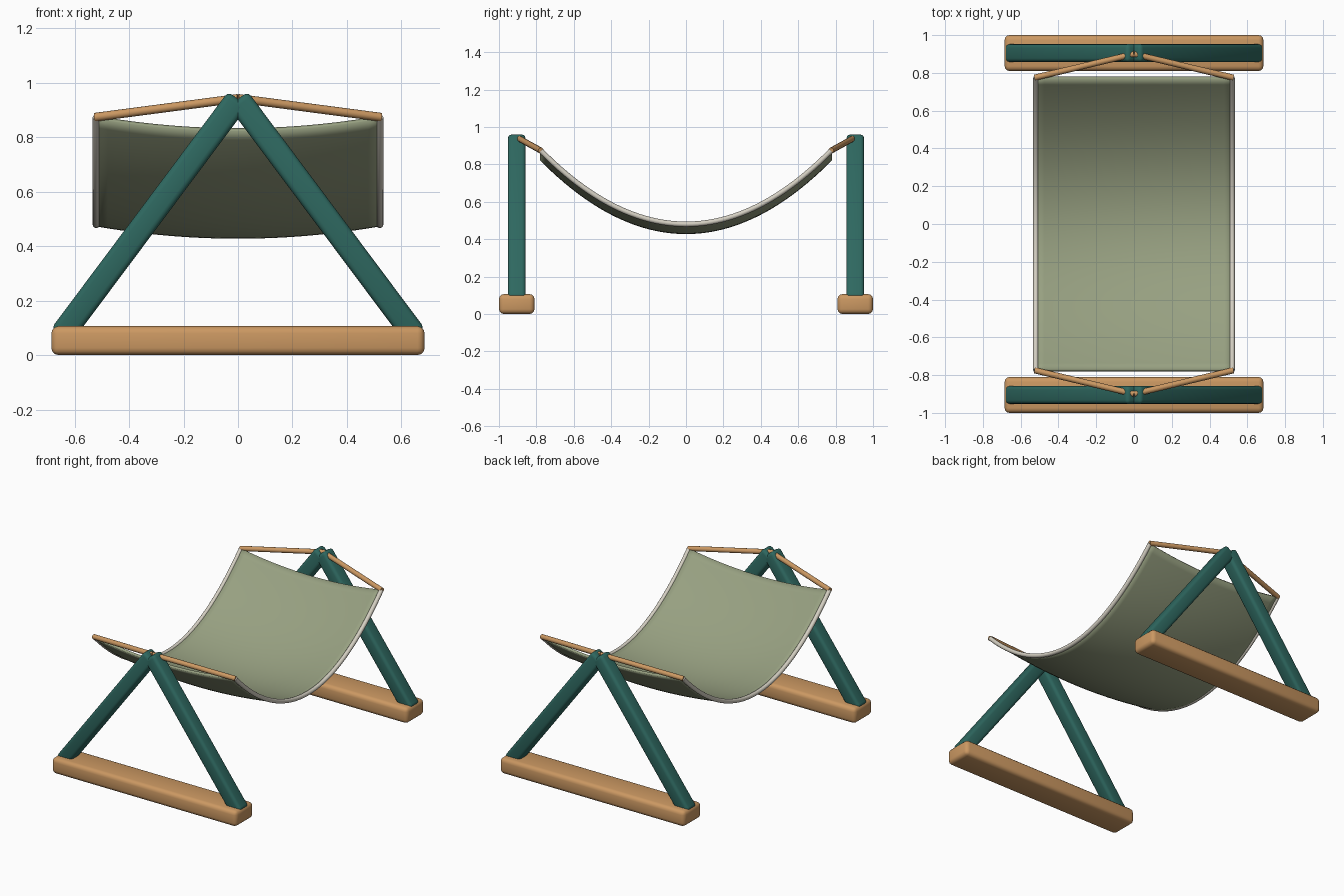
import bpy, bmesh, math
from mathutils import Vector, Matrix

if "Cube" in bpy.data.objects:
    bpy.data.objects.remove(bpy.data.objects["Cube"])


def material(name, srgb):
    m = bpy.data.materials.new(name)
    m.diffuse_color = [(c / 255 / 12.92 if c < 11 else ((c / 255 + 0.055) / 1.055) ** 2.4) for c in srgb] + [1]
    m.use_nodes = True
    m.node_tree.nodes["Principled BSDF"].inputs["Base Color"].default_value = m.diffuse_color
    return m


WOOD = material("warm wood", (203, 152, 98))
TEAL = material("teal paint", (46, 104, 96))
CLOTH = material("sage cloth", (151, 160, 129))
HEM = material("pale hem", (212, 207, 194))


def finish(obj, mat, angle=40):
    obj.data.materials.append(mat)
    bpy.ops.object.select_all(action='DESELECT')
    obj.select_set(True)
    bpy.context.view_layer.objects.active = obj
    bpy.ops.object.shade_smooth_by_angle(angle=math.radians(angle))
    return obj


def new_object(name, bm):
    me = bpy.data.meshes.new(name)
    bmesh.ops.recalc_face_normals(bm, faces=bm.faces)
    bm.to_mesh(me)
    bm.free()
    obj = bpy.data.objects.new(name, me)
    bpy.context.collection.objects.link(obj)
    return obj


def beam(name, centre, size, tilt, bevel, mat):
    """Rounded box, tilted about the y axis."""
    bm = bmesh.new()
    bmesh.ops.create_cube(bm, size=1, matrix=Matrix.Translation(centre)
                          @ Matrix.Rotation(tilt, 4, 'Y') @ Matrix.Diagonal((*size, 1)))
    bmesh.ops.bevel(bm, geom=bm.edges[:], offset=bevel, segments=3, profile=0.5, affect='EDGES')
    return finish(new_object(name, bm), mat)


def tube(name, points, radius, mat, sides=12):
    """Capped round tube swept along points lying in one plane per rope or hem."""
    bm = bmesh.new()
    pts = [Vector(p) for p in points]
    rings = []
    for i, p in enumerate(pts):
        d = (pts[min(i + 1, len(pts) - 1)] - pts[max(i - 1, 0)]).normalized()
        ref = Vector((1, 0, 0)) if abs(d.x) < 0.5 else Vector((0, 0, 1))
        u = d.cross(ref).normalized()
        v = d.cross(u)
        rings.append([bm.verts.new(p + radius * (math.cos(a) * u + math.sin(a) * v))
                      for a in (2 * math.pi * k / sides for k in range(sides))])
    for a, b in zip(rings, rings[1:]):
        for k in range(sides):
            n = (k + 1) % sides
            bm.faces.new((a[k], a[n], b[n], b[k]))
    bm.faces.new(rings[0])
    bm.faces.new(rings[-1])
    return finish(new_object(name, bm), mat)


HALF_W, HALF_L = 0.52, 0.775


def sling_z(s, t):
    return 0.48 + 0.392 * t * t - 0.045 * (1 - s * s)


# A-frames at both ends, with the hanging rods
foot, apex = Vector((0.65, 0, 0.07)), Vector((0, 0, 0.94))
span = apex - foot
for end, sy in (("front", -1), ("back", 1)):
    y = 0.905 * sy
    beam(end + "_ground_rail", (0, y, 0.053), (1.37, 0.19, 0.106), 0, 0.026, WOOD)
    for side, sx in (("left", -1), ("right", 1)):
        mid = (foot + apex) / 2
        tilt = math.atan2(span.x, span.z) * sx
        beam(f"{end}_{side}_leg", (mid.x * sx, y, mid.z), (0.09, 0.095, span.length), tilt, 0.02, TEAL)
        tube(f"{end}_{side}_hanging_rod",
             [(0.525 * sx, 0.775 * sy, 0.873), (0, 0.9 * sy, 0.942)], 0.016, WOOD)

# Sagging cloth
NX, NY = 24, 48
bm = bmesh.new()
grid = [[bm.verts.new((HALF_W * s, HALF_L * t, sling_z(s, t)))
         for s in (2 * i / NX - 1 for i in range(NX + 1))]
        for t in (2 * j / NY - 1 for j in range(NY + 1))]
for j in range(NY):
    for i in range(NX):
        bm.faces.new((grid[j][i], grid[j][i + 1], grid[j + 1][i + 1], grid[j + 1][i]))
cloth = finish(new_object("sling_cloth", bm), CLOTH, 180)
solid = cloth.modifiers.new("thickness", 'SOLIDIFY')
solid.thickness = 0.016
solid.offset = 0

# Hems along the long edges
for side, sx in (("left", -1), ("right", 1)):
    tube(side + "_hem", [(HALF_W * sx, HALF_L * t, sling_z(1, t))
                         for t in (2 * j / NY - 1 for j in range(NY + 1))], 0.014, HEM)
